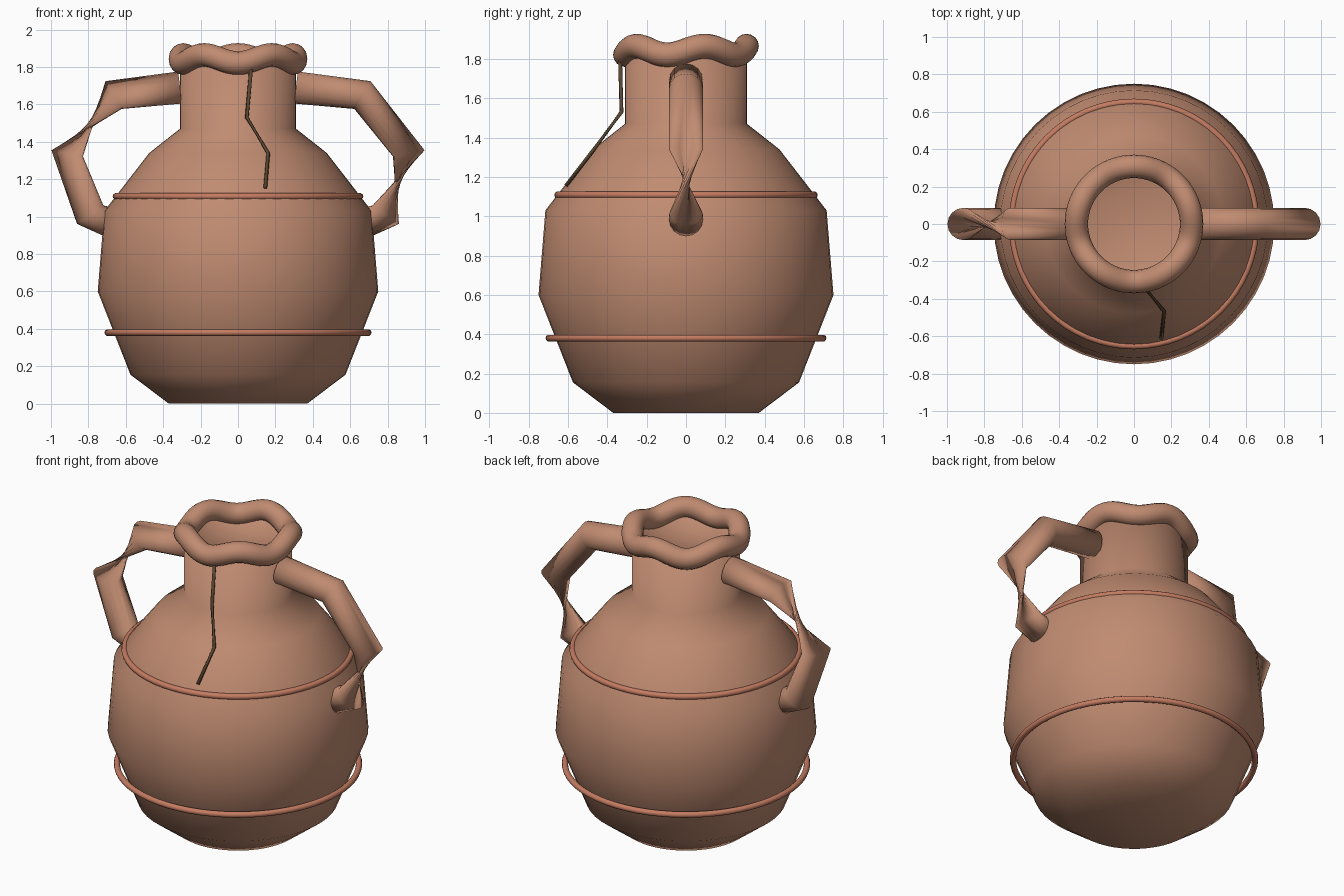
import bpy, math
from math import sin, cos, tau
from mathutils import Vector

if "Cube" in bpy.data.objects:
    bpy.data.objects.remove(bpy.data.objects["Cube"])


def material(name, rgb):
    m = bpy.data.materials.new(name)
    m.diffuse_color = (*rgb, 1)
    m.use_nodes = True
    m.node_tree.nodes["Principled BSDF"].inputs["Base Color"].default_value = m.diffuse_color
    return m


CLAY = material("clay", (0.53, 0.26, 0.165))
BAND = material("red_clay", (0.55, 0.2, 0.12))
DARK = material("dark_crack", (0.1, 0.06, 0.03))


def make(name, verts, faces, mat):
    me = bpy.data.meshes.new(name)
    me.from_pydata(verts, [], faces)
    me.update()
    me.materials.append(mat)
    for p in me.polygons:
        p.use_smooth = True
    ob = bpy.data.objects.new(name, me)
    bpy.context.collection.objects.link(ob)
    return ob


def lathe(name, profile, mat, n=48):
    verts = [(r * cos(tau * i / n), r * sin(tau * i / n), z)
             for r, z in profile for i in range(n)]
    faces = [(j * n + i, j * n + (i + 1) % n, (j + 1) * n + (i + 1) % n, (j + 1) * n + i)
             for j in range(len(profile) - 1) for i in range(n)]
    m = len(verts)
    faces.append(tuple(reversed(range(n))))
    faces.append(tuple(range(m - n, m)))
    return make(name, verts, faces, mat)


def tube(name, pts, r, mat, n=16, closed=False):
    """Sweep a circle along pts; the steep reference axis gives the handles their twist."""
    pts = [Vector(p) for p in pts]
    k = len(pts)
    verts = []
    for i, p in enumerate(pts):
        if closed:
            a, b = pts[i - 1], pts[(i + 1) % k]
        else:
            a, b = pts[max(i - 1, 0)], pts[min(i + 1, k - 1)]
        t = (b - a).normalized()
        up = Vector((1, 0, 0)) if abs(t.z) > 0.9 else Vector((0, 0, 1))
        s = up.cross(t).normalized()
        u = t.cross(s)
        verts += [p + r * (cos(tau * q / n) * s + sin(tau * q / n) * u) for q in range(n)]
    faces = []
    for i in range(k if closed else k - 1):
        j = (i + 1) % k
        faces += [(i * n + q, i * n + (q + 1) % n, j * n + (q + 1) % n, j * n + q)
                  for q in range(n)]
    if not closed:
        faces += [tuple(reversed(range(n))), tuple(range((k - 1) * n, k * n))]
    return make(name, verts, faces, mat)


def circle(radius, z, n=64, wave=0.0):
    return [(radius * cos(a), radius * sin(a), z + wave * sin(5 * a))
            for a in (tau * i / n for i in range(n))]


# Hollow body: outside up to the neck, then back down the inner wall
lathe("jar_body", [(0.37, 0), (0.575, 0.155), (0.75, 0.6), (0.715, 1.03), (0.475, 1.34),
                   (0.31, 1.47), (0.31, 1.83), (0.265, 1.83), (0.265, 1.45), (0.44, 1.31),
                   (0.67, 1.01), (0.705, 0.6), (0.54, 0.18), (0.35, 0.045)], CLAY)

# Wavy rolled lip
tube("lip", circle(0.308, 1.843, 80, 0.022), 0.0625, CLAY, closed=True)

# Raised bands
tube("upper_band", circle(0.652, 1.108), 0.018, BAND, 10, True)
tube("lower_band", circle(0.696, 0.38), 0.018, BAND, 10, True)

# Twisted handles on both sides
for name, sx in (("right_handle", 1), ("left_handle", -1)):
    path = [(0.31, 1.69), (0.665, 1.65), (0.913, 1.338), (0.79, 1.01), (0.65, 0.96)]
    tube(name, [(sx * x, 0, z) for x, z in path], 0.086, CLAY)

# Crack on the front
tube("crack", [(0.07, -0.335, 1.79), (0.047, -0.328, 1.53), (0.162, -0.468, 1.34),
               (0.146, -0.61, 1.155)], 0.01, DARK, 8)
